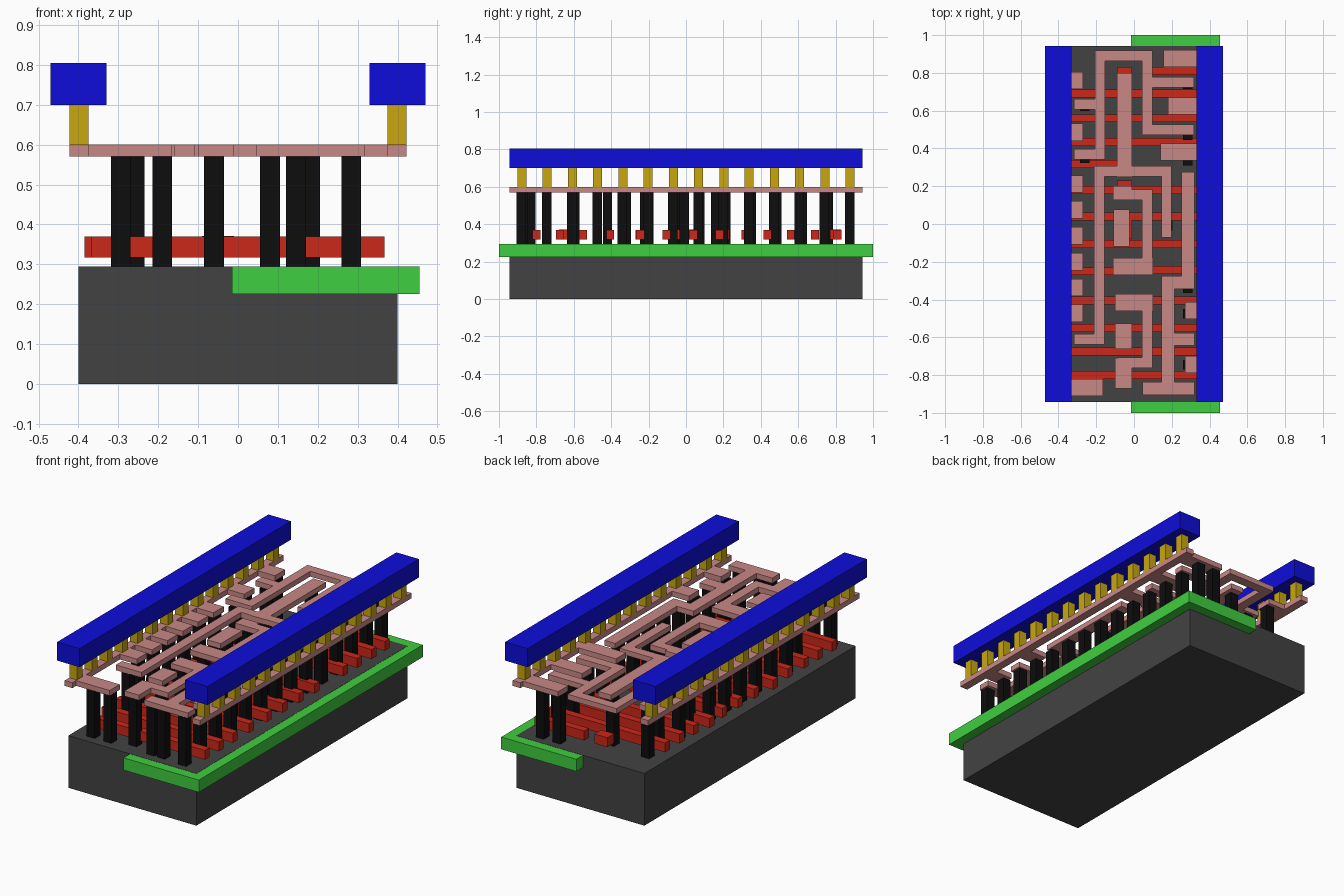
import bpy, bmesh

if "Cube" in bpy.data.objects:
    bpy.data.objects.remove(bpy.data.objects["Cube"])


def material(name, rgb):
    m = bpy.data.materials.new(name)
    m.diffuse_color = (*rgb, 1)
    m.use_nodes = True
    m.node_tree.nodes["Principled BSDF"].inputs["Base Color"].default_value = m.diffuse_color
    return m


GREEN = material("well_green", (0.05, 0.62, 0.05))
RED = material("gate_red", (0.60, 0.02, 0.01))
BLACK = material("contact_black", (0.004, 0.004, 0.004))
PINK = material("metal_pink", (0.58, 0.25, 0.24))
GOLD = material("via_gold", (0.58, 0.39, 0.005))
BLUE = material("metal_blue", (0.004, 0.004, 0.70))
GREY = material("substrate_grey", (0.055, 0.055, 0.055))
HALF = .943


def slab(name, rects, z0, z1, mat):
    """Extrude the union of (x0, x1, y0, y1) rectangles from z0 to z1."""
    xs = sorted({round(v, 4) for r in rects for v in r[:2]})
    ys = sorted({round(v, 4) for r in rects for v in r[2:]})
    bm = bmesh.new()
    for xa, xb in zip(xs, xs[1:]):
        for ya, yb in zip(ys, ys[1:]):
            cx, cy = (xa + xb) / 2, (ya + yb) / 2
            if any(r[0] < cx < r[1] and r[2] < cy < r[3] for r in rects):
                bm.faces.new([bm.verts.new((x, y, z0)) for x, y in
                              ((xa, ya), (xb, ya), (xb, yb), (xa, yb))])
    bmesh.ops.remove_doubles(bm, verts=bm.verts, dist=1e-5)
    out = bmesh.ops.extrude_face_region(bm, geom=bm.faces[:], use_keep_orig=True)
    for v in (g for g in out["geom"] if isinstance(g, bmesh.types.BMVert)):
        v.co.z = z1
    bmesh.ops.recalc_face_normals(bm, faces=bm.faces)
    bmesh.ops.dissolve_limit(bm, angle_limit=0.01, verts=bm.verts, edges=bm.edges)
    me = bpy.data.meshes.new(name)
    bm.to_mesh(me)
    bm.free()
    me.materials.append(mat)
    bpy.context.collection.objects.link(bpy.data.objects.new(name, me))


def box(x, y, w, d):
    return (x - w / 2, x + w / 2, y - d / 2, y + d / 2)


def route(x, y, *turns, w=.055):
    """Rectangles of a track that turns at alternating new x and new y values."""
    rects = []
    for i, t in enumerate(turns):
        nx, ny = (x, t) if i % 2 else (t, y)
        rects.append(box((x + nx) / 2, (y + ny) / 2,
                         abs(nx - x) + w, abs(ny - y) + w))
        x, y = nx, ny
    return rects


def wire(name, *tracks):
    slab(name, sum(tracks, []), .57, .60, PINK)


# Base block and the well set into its top
slab("substrate", [box(0, 0, .8, 2 * HALF)], 0, .295, GREY)
slab("well", [box(.22, 0, .47, 2)], .225, .294, GREEN)

# Gate strips running across, half strips and centre pads
for i, y in enumerate((-.80, -.675, -.55, -.405, -.105, .04, .18, .435, .56, .69)):
    slab(f"gate_strip_{i}", [box(0, y, .735, .042)], .317, .37, RED)
for side, x, ys in (("left", -.23, (-.25, .317)), ("right", .21, (-.243, .81))):
    slab(f"gate_half_strips_{side}", [box(x, y, .31, .042) for y in ys],
         .317, .37, RED)
slab("gate_pads", [box(-.05, y, .08, .06) for y in (-.65, .2, .8)]
     + [box(-.02, -.01, .02, .14)], .317, .3705, RED)

# Contact posts: regular side columns, gate contacts and end ties
left_y = [-.61 + .137 * i for i in range(11)]
left_bars = (0, 7, 9)
right_y = [-.88 + .135 * i for i in range(14)]
posts = [(-.26 if i in left_bars else -.294, y) for i, y in enumerate(left_y)]
posts += [(.284, y) for y in right_y]
posts += [(-.06, y) for y in (-.83, -.595, -.42, -.22, -.02, .16, .74)]
posts += [(x, -.87) for x in (-.294, -.19, .08, .145)]
posts += [(.18, y) for y in (-.32, -.01, .875)]
slab("contact_posts", [box(x, y, .05, .05) for x, y in posts], .295, .571, BLACK)

# Lower metal: side rails with stubs
wire("left_rail", [box(-.399, 0, .048, 2 * HALF), box(-.294, -.865, .258, .09)],
     [box(-.346, y, .153, .092) for i, y in enumerate(left_y) if i not in left_bars])
wire("right_rail", [box(.399, 0, .048, 2 * HALF)],
     [(x, .423, y - .045, y + .045) for x, y in
      ((.155, .875), (.18, .625), (.14, .38), (.27, -.457), (.27, -.743))])

# Lower metal: winding wires and pads
wire("upper_loop_wire", route(-.29, .37, -.18, .89, .07, .50, .29),
     route(.07, .75, .29), route(-.18, .635, -.29))
wire("long_left_wire", route(-.29, -.61, -.185, .28, .172, -.045),
     route(-.05, .29, -.05, .76, w=.08))
wire("middle_hook_wire", route(-.08, .155, .07, -.225, -.08),
     [box(-.06, .165, .1, .07), box(-.005, -.225, .21, .09)])
wire("right_wire", route(.285, .24, .285, -.31, .18, -.87, .08, w=.068),
     route(.18, -.87, .285, w=.068), route(.18, -.61, .285, w=.068))
wire("lower_hook_wire", route(-.07, -.415, .07, -.735, -.055, -.84),
     [box(0, -.415, .2, .09), box(-.055, -.79, .09, .16)])
wire("middle_pad", [box(-.067, -.022, .085, .195)])
wire("lower_pad", [box(-.055, -.593, .09, .135)])

# Vias and the top power bars on both sides
for side, s in (("left", -1), ("right", 1)):
    slab(f"{side}_vias", [box(s * .399, (i - 6.5) * .135, .048, .048)
                          for i in range(14)], .60, .70, GOLD)
    slab(f"{side}_power_bar", [box(s * .40, 0, .14, 2 * HALF)], .70, .805, BLUE)
